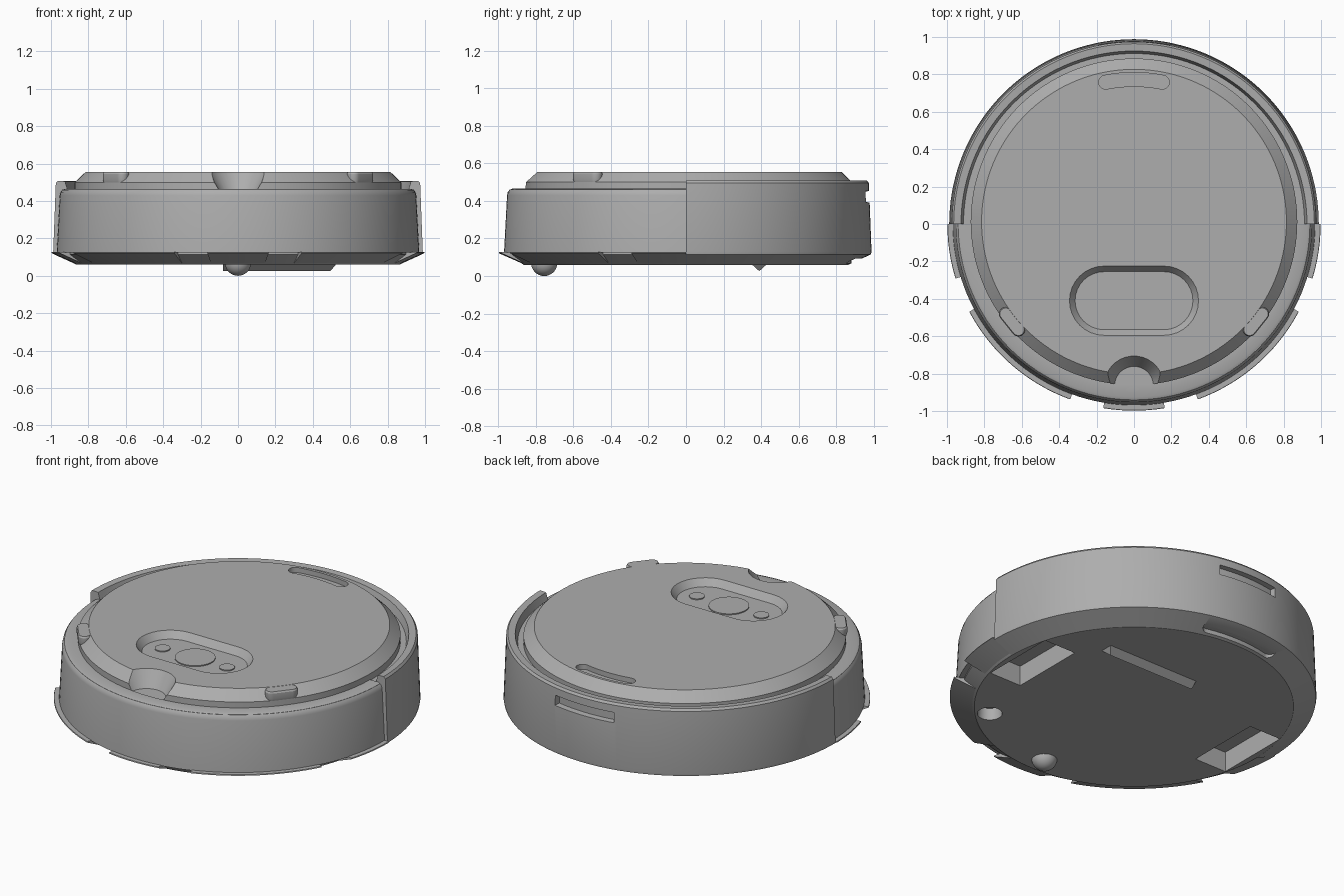
import bpy, bmesh, math
from mathutils import Matrix

if "Cube" in bpy.data.objects:
    bpy.data.objects.remove(bpy.data.objects["Cube"])


def add(name, bm):
    bmesh.ops.remove_doubles(bm, verts=bm.verts, dist=1e-5)
    bmesh.ops.recalc_face_normals(bm, faces=bm.faces)
    me = bpy.data.meshes.new(name)
    bm.to_mesh(me)
    bm.free()
    ob = bpy.data.objects.new(name, me)
    bpy.context.collection.objects.link(ob)
    return ob


def revolve(name, prof, a0=0, a1=360, cy=0.0):
    """Spin a closed (r, z) profile from angle a0 to a1 in degrees."""
    n = max(6, int((a1 - a0) / 2.5))
    bm = bmesh.new()
    rings = []
    for i in range(n + 1):
        a = math.radians(a0 + (a1 - a0) * i / n)
        rings.append([bm.verts.new((r * math.cos(a), cy + r * math.sin(a), z)) for r, z in prof])
    k = len(prof)
    full = a1 - a0 >= 360
    for p, q in zip(rings, rings[1:]):
        for j in range(k):
            if full and prof[j][0] == 0 and prof[(j + 1) % k][0] == 0:
                continue
            bm.faces.new((p[j], p[(j + 1) % k], q[(j + 1) % k], q[j]))
    if not full:
        bm.faces.new(rings[0])
        bm.faces.new(rings[-1])
    return add(name, bm)


def pill(name, levels, loc=(0, 0), rot=0, bend=0, upright=False):
    """Stack stadium outlines given as (half length, radius, z); bend wraps them round the body."""
    bm = bmesh.new()
    rings = []
    for L, r, z in levels:
        ring = []
        for s in (1, -1):
            for i in range(17):
                a = math.pi * (i / 16 - 0.5)
                ring.append(bm.verts.new((s * (L - r + r * math.cos(a)), s * r * math.sin(a), z)))
            if bend:  # extra points along the straight sides so they can curve
                for i in range(1, 8):
                    ring.append(bm.verts.new((s * (L - r) * (1 - i / 4), s * r, z)))
        rings.append(ring)
    for p, q in zip(rings, rings[1:]):
        for j in range(len(p)):
            k = (j + 1) % len(p)
            bm.faces.new((p[j], p[k], q[k], q[j]))
    bm.faces.new(rings[0])
    bm.faces.new(rings[-1])
    if bend:
        for v in bm.verts:
            a, r = v.co.x / bend, bend + v.co.y
            v.co.x, v.co.y = r * math.sin(a), r * math.cos(a) - bend
    mat = Matrix.Translation((*loc, 0)) @ Matrix.Rotation(rot, 4, 'Z')
    bmesh.ops.transform(bm, verts=bm.verts, matrix=mat)
    return add(name, bm)


def cone(name, x, y, r0, r1, z0, z1):
    bm = bmesh.new()
    bmesh.ops.create_cone(bm, cap_ends=True, segments=48, radius1=r0, radius2=r1, depth=z1 - z0,
                          matrix=Matrix.Translation((x, y, (z0 + z1) / 2)))
    return add(name, bm)


def box(name, x0, x1, y0, y1, z0, z1):
    bm = bmesh.new()
    bmesh.ops.create_cube(bm, size=1, matrix=Matrix.Translation(((x0 + x1) / 2, (y0 + y1) / 2, (z0 + z1) / 2))
                          @ Matrix.Diagonal((x1 - x0, y1 - y0, z1 - z0, 1)))
    return add(name, bm)


def cut(ob, *cutters):
    bpy.context.view_layer.objects.active = ob
    for c in cutters:
        m = ob.modifiers.new("cut", 'BOOLEAN')
        m.operation = 'DIFFERENCE'
        m.solver = 'EXACT'
        m.object = c
        bpy.ops.object.modifier_apply(modifier=m.name)


helpers = []


def helper(ob):
    ob.hide_render = True
    helpers.append(ob)
    return ob


# Main body and rear shell
core = revolve("body_core", [(0, .06), (.865, .06), (.94, .115), (.94, .46), (0, .46)])
rear = revolve("rear_shell", [(.864, .06), (.985, .115), (.988, .13), (.974, .495), (.964, .508),
                              (.925, .505), (.91, .455), (.864, .45)], 0, 180)

# Front bumper with rounded top edge
revolve("front_bumper", [(.88, .125), (.969, .125), (.953, .43), (.949, .447), (.94, .459),
                         (.925, .465), (.86, .465)], 180, 360)

# Flared skirt segments under the bumper
for a, b in ((180, 197), (208, 250), (260.5, 279.5), (290, 332), (343, 360)):
    revolve("skirt_segment", [(.86, .061), (.998, .122), (.996, .128), (.86, .128)], a, b)

# Wheel wells, brush socket, exhaust duct and rear slot
wells = [helper(box("wheel_well_cutter", min(s * .62, s * .83), max(s * .62, s * .83), -.22, .24, 0, .18))
         for s in (1, -1)]
socket = helper(cone("socket_cutter", .55, -.56, .07, .065, .0, .13))
duct = helper(pill("duct_cutter", [(.25, .035, .0), (.25, .035, .092)], (0, .915), bend=.915))
slot = helper(revolve("rear_slot_cutter", [(.945, .395), (1.1, .38), (1.1, .46), (.945, .45)], 78.5, 101.5))
cut(core, *wells, socket, duct)
cut(rear, duct, slot)

# Top lid with its recesses
lid = revolve("top_lid", [(0, .455), (.873, .455), (.873, .5), (.815, .555), (0, .555)], cy=.012)
panel = helper(pill("panel_cutter", [(.315, .155, .515), (.345, .185, .555), (.345, .185, .6)], (0, -.41)))
grip = helper(pill("grip_cutter", [(.19, .037, .525), (.19, .037, .6)], (0, .773), bend=.773))
scoop = helper(cone("scoop_cutter", 0, -.865, .095, .162, .445, .56))
cut(lid, panel, grip, scoop)

# Buttons
cone("main_button", 0, -.405, .11, .11, .5, .521)
for s in (1, -1):
    cone("small_button", s * .213, -.408, .042, .042, .5, .521)

# Side clips on the lid edge
for s in (1, -1):
    a = math.atan2(-.525, s * .655)
    pill("lid_clip", [(.085, .032, .5), (.09, .036, .515), (.09, .036, .545), (.085, .031, .554)],
         (.836 * math.cos(a), .836 * math.sin(a)), a + math.pi / 2)

# Front caster ball
bm = bmesh.new()
bmesh.ops.create_uvsphere(bm, u_segments=32, v_segments=16, radius=.07,
                          matrix=Matrix.Translation((0, -.755, .07)))
add("caster_ball", bm)

# Brush ridge on the underside
bm = bmesh.new()
ends = [[bm.verts.new((x, y, z)) for y, z in ((.35, .062), (.39, .026), (.43, .062))] for x in (-.08, .525)]
for v in ends[1]:
    if v.co.z < .05:
        v.co.x -= .03
for j in range(3):
    k = (j + 1) % 3
    bm.faces.new((ends[0][j], ends[0][k], ends[1][k], ends[1][j]))
bm.faces.new(ends[0])
bm.faces.new(ends[1])
add("brush_ridge", bm)

# Remove cutters, then colour and smooth the rest
for h in helpers:
    bpy.data.objects.remove(h)
dark = bpy.data.materials.new("dark_grey_plastic")
dark.diffuse_color = (.42, .42, .42, 1)
dark.use_nodes = True
dark.node_tree.nodes["Principled BSDF"].inputs["Base Color"].default_value = dark.diffuse_color
bpy.ops.object.select_all(action='DESELECT')
for ob in bpy.context.collection.objects:
    ob.data.materials.clear()
    ob.data.materials.append(dark)
    ob.select_set(True)
    bpy.context.view_layer.objects.active = ob
bpy.ops.object.shade_smooth_by_angle(angle=math.radians(25))
